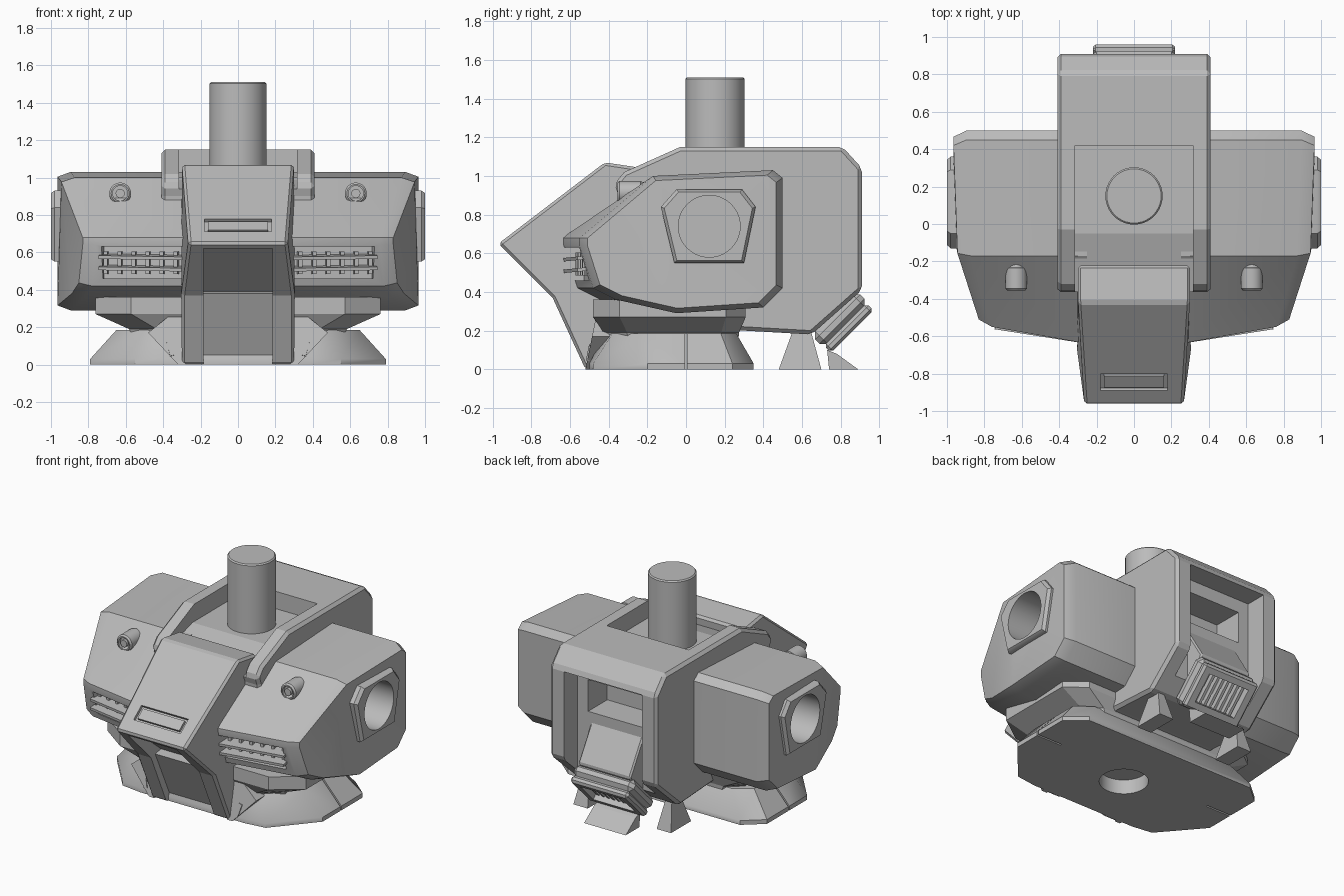
import bpy, bmesh, math
from mathutils import Matrix, Vector

cube = bpy.data.objects.get("Cube")
if cube:
    bpy.data.objects.remove(cube, do_unlink=True)

GREY = (0.5, 0.5, 0.5, 1)
mat = bpy.data.materials.new("plain grey")
mat.use_nodes = True
mat.diffuse_color = GREY
mat.node_tree.nodes["Principled BSDF"].inputs["Base Color"].default_value = GREY


def finish(name, bm, bevel=0):
    bmesh.ops.recalc_face_normals(bm, faces=bm.faces)
    mesh = bpy.data.meshes.new(name)
    bm.to_mesh(mesh)
    bm.free()
    mesh.materials.append(mat)
    ob = bpy.data.objects.new(name, mesh)
    bpy.context.collection.objects.link(ob)
    if bevel:
        apply(ob, "BEVEL", width=bevel, segments=1, limit_method="ANGLE", angle_limit=0.5)
    return ob


def select(ob):
    bpy.ops.object.select_all(action="DESELECT")
    ob.select_set(True)
    bpy.context.view_layer.objects.active = ob


def apply(ob, kind, **settings):
    mod = ob.modifiers.new(kind, kind)
    for key, value in settings.items():
        setattr(mod, key, value)
    select(ob)
    bpy.ops.object.modifier_apply(modifier=mod.name)


def cut(ob, *cutters):
    for c in cutters:
        c.hide_render = True
        apply(ob, "BOOLEAN", operation="DIFFERENCE", solver="EXACT", object=c)
        bpy.data.objects.remove(c, do_unlink=True)


def mirror(*obs):
    for ob in obs:
        apply(ob, "MIRROR", use_mirror_merge=False)


def smooth(ob):
    select(ob)
    bpy.ops.object.shade_smooth_by_angle(angle=0.6)


def loft(name, rings, bevel=0, split=None):
    """Join rings of equal length; split divides the end cap between two points."""
    bm = bmesh.new()
    vs = [[bm.verts.new(p) for p in ring] for ring in rings]
    n = len(vs[0])
    for a, b in zip(vs, vs[1:]):
        for i in range(n):
            j = (i + 1) % n
            bm.faces.new((a[i], a[j], b[j], b[i]))
    bm.faces.new(vs[0])
    if split:
        i, j = split
        bm.faces.new(vs[-1][i:j + 1])
        bm.faces.new(vs[-1][j:] + vs[-1][:i + 1])
    else:
        bm.faces.new(vs[-1])
    return finish(name, bm, bevel)


def prism(name, profile, x0, x1, bevel=0):
    """Side profile (y, z) extruded across x."""
    return loft(name, [[(x, y, z) for y, z in profile] for x in (x0, x1)], bevel)


def box(name, centre, size, rot=(0, 0, 0), bevel=0, base=Matrix()):
    bm = bmesh.new()
    m = Matrix.Translation(centre)
    for axis, ang in zip("XYZ", rot):
        m = m @ Matrix.Rotation(ang, 4, axis)
    bmesh.ops.create_cube(bm, size=1, matrix=base @ m @ Matrix.Diagonal((*size, 1)))
    return finish(name, bm, bevel)


def tube(name, centre, r, depth, rot=(0, "X"), r2=None, bevel=0):
    bm = bmesh.new()
    m = Matrix.Translation(centre) @ Matrix.Rotation(rot[0], 4, rot[1])
    bmesh.ops.create_cone(bm, cap_ends=True, segments=40, radius1=r, radius2=r2 or r,
                          depth=depth, matrix=m)
    return finish(name, bm, bevel)


# Central body with a neck well on top and a framed recess at the back
body = prism("central_body", [(-.03, 1.15), (.81, 1.15), (.91, 1.04), (.91, .41), (.65, .18),
             (.3, .2), (-.3, .2), (-.35, .9), (-.37, .96), (-.32, 1.02)], -.41, .41, .02)
cut(body,
    prism("well_cutter", [(.42, 1.3), (.42, 1.03), (-.05, 1.03), (-.25, .97), (-.5, .9),
          (-.5, 1.3)], -.315, .315),
    box("back_cutter", (0, .99, .62), (.6, .46, .8)),
    box("window_cutter", (0, .7, .82), (.44, .3, .22)))

# Neck
neck = tube("neck", (0, .15, 1.2), .153, .62, bevel=.008)
smooth(neck)

# Shoulder pods, narrowing to the front, with a slit in the front and a hole in the side
section = [(-.64, .68), (-.17, 1.0), (.45, 1.03), (.5, .99), (.5, .42), (.4, .32),
           (-.05, .29), (-.45, .36), (-.57, .42), (-.64, .64)]


def pod_ring(inset, scale):
    ring = []
    for y, z in section:
        y = y + .09 if y < -.3 else y
        x = min(.965, .83 + (y + .55) * .3) - inset
        ring.append((x, .02 + (y - .02) * scale, .66 + (z - .66) * scale))
    return ring


pod = loft("shoulder_pod", [[(.25, y, z) for y, z in section],
                            pod_ring(.07, 1), pod_ring(0, .93)], split=(1, 6))
hole_y, hole_z = .12, .74
plate = loft("side_plate", [[(x, hole_y + (y - hole_y) * k, hole_z + (z - hole_z) * k)
             for y, z in [(-.05, .93), (.29, .93), (.36, .84), (.3, .55), (-.06, .55), (-.13, .84)]]
             for x, k in ((.9, 1), (.98, 1), (1.0, .93))])
for ob in (pod, plate):
    cut(ob, tube("hole_cutter", (.9, hole_y, hole_z), .16, .5, (math.pi / 2, "Y")))
YAW = .157
cut(pod, box("slit_cutter", (.5, -.70, .545), (.5, .4, .17), (0, 0, YAW)))
mirror(pod, plate)
smooth(plate)
smooth(pod)

# Louvres in the front slits
for z in (.515, .575):
    mirror(box("vent_fin", (.5, -.55, z), (.48, .1, .018), (.1, 0, YAW)))
for i in range(6):
    x = .33 + i * .075
    mirror(box("vent_rib", (x, -.515 + (x - .53) * .158, .545), (.02, .05, .12), (0, 0, YAW)))

# Lamps on the pod slopes
lamp = tube("lamp", (.63, -.29, .915), .058, .13, (math.pi / 2, "X"), bevel=.01)
cut(lamp, tube("lamp_cutter", (.63, -.36, .915), .04, .06, (math.pi / 2, "X")))
bulb = tube("lamp_bulb", (.63, -.335, .915), .024, .04, (math.pi / 2, "X"))
bm = bmesh.new()
bmesh.ops.create_uvsphere(bm, u_segments=24, v_segments=12, radius=.056,
                          matrix=Matrix.Translation((.63, -.235, .915)))
back = finish("lamp_back", bm)
fairing = prism("lamp_fairing", [(-.33, .88), (-.4, .82), (-.25, .86)], .595, .665)
mirror(lamp, bulb, back, fairing)
for ob in (lamp, bulb, back):
    smooth(ob)

# Nose, tapering to its tip, with an open front channel
nose_profile = [(-.42, 1.07), (-.97, .65), (-.69, .37), (-.52, 0), (-.3, 0), (-.22, 1.04)]
nose = loft("nose", [[(s * (.265 if y < -.9 else .3), y, z) for y, z in nose_profile]
                     for s in (-1, 1)], .015)
cut(nose, prism("channel_cutter", [(-1.2, .62), (-.86, .62), (-.58, .39), (-.645, .38),
                (-.46, -.01), (-.46, -.2), (-1.2, -.2)], -.185, .185))

# Framed vent on the nose slope
slope = Matrix.Translation((0, -.845, .745)) @ Matrix.Rotation(math.atan2(.42, .55), 4, "X")
cut(nose, box("nose_vent_cutter", (0, 0, 0), (.36, .11, .04), base=slope))
box("nose_vent_plate", (0, 0, -.012), (.32, .075, .02), base=slope)

# Waist flaring up from the skirt into the pods
plan = [(.42, -.42), (.56, -.3), (.56, .18), (.46, .27)]
plan += [(-x, y) for x, y in reversed(plan)]
loft("waist", [[(x * k, y * (1 + (k - 1) * .4), z) for x, y in plan]
               for z, k in ((.14, 1), (.19, 1.04), (.27, 1.36), (.36, 1.36))])

# Skirt with a round socket underneath
low = [(.4, -.5), (.55, -.48), (.79, -.2), (.79, .24), (.66, .35)]
high = [(.38, -.42), (.5, -.38), (.65, -.2), (.65, .18), (.54, .26)]
low, high = [p + [(-x, y) for x, y in reversed(p)] for p in (low, high)]
skirt = loft("skirt", [[(x, y, z) for x, y in p]
                       for p, z in ((low, 0), (low, .03), (high, .185))])
cut(skirt, tube("socket_cutter", (0, -.1, 0), .155, .2),
    *[box("seam_cutter", (s * .75, 0, .1), (.3, .012, .3)) for s in (-1, 1)])
bpy.ops.object.select_all(action="DESELECT")
smooth(skirt)

# Wedges beside the nose
wedge = loft("nose_wedge", [[(x, y + z * .2, z) for x, z in
             [(.28, .32), (.33, .29), (.48, .17), (.32, 0), (.28, 0)]] for y in (-.52, -.3)])
slot = box("wedge_slot", (.36, -.5, .085), (.025, .02, .08), (-.2, .25, 0))
mirror(wedge, slot)

# Tail thruster: sloped fairing, tilted housing and ribbed nozzle
prism("tail_fairing", [(.74, .67), (.9, .41), (.82, .28), (.6, .28)], -.2, .2, .01)
tilt = Matrix.Translation((0, .81, .245)) @ Matrix.Rotation(math.pi / 4, 4, "X")
tail = box("tail_housing", (0, 0, .02), (.46, .33, .09), bevel=.03, base=tilt)
rim = box("tail_rim", (0, 0, -.045), (.44, .31, .05), bevel=.015, base=tilt)
for ob in (tail, rim):
    cut(ob, box("nozzle_cutter", (0, 0, -.06), (.32, .2, .16), base=tilt))
for i in range(8):
    box("nozzle_rib", ((i - 3.5) * .04, 0, -.005), (.018, .2, .06), base=tilt)

# Lower struts and rear flap
strut = loft("rear_strut", [[(.32 + s * w, y, z) for y, z, w in
             [(.56, .22, .02), (.64, .22, .02), (.7, 0, .055), (.48, 0, .055)]] for s in (-1, 1)])
mirror(strut)
prism("rear_flap", [(.73, .1), (.78, .08), (.89, 0), (.74, 0)], -.16, .16)
